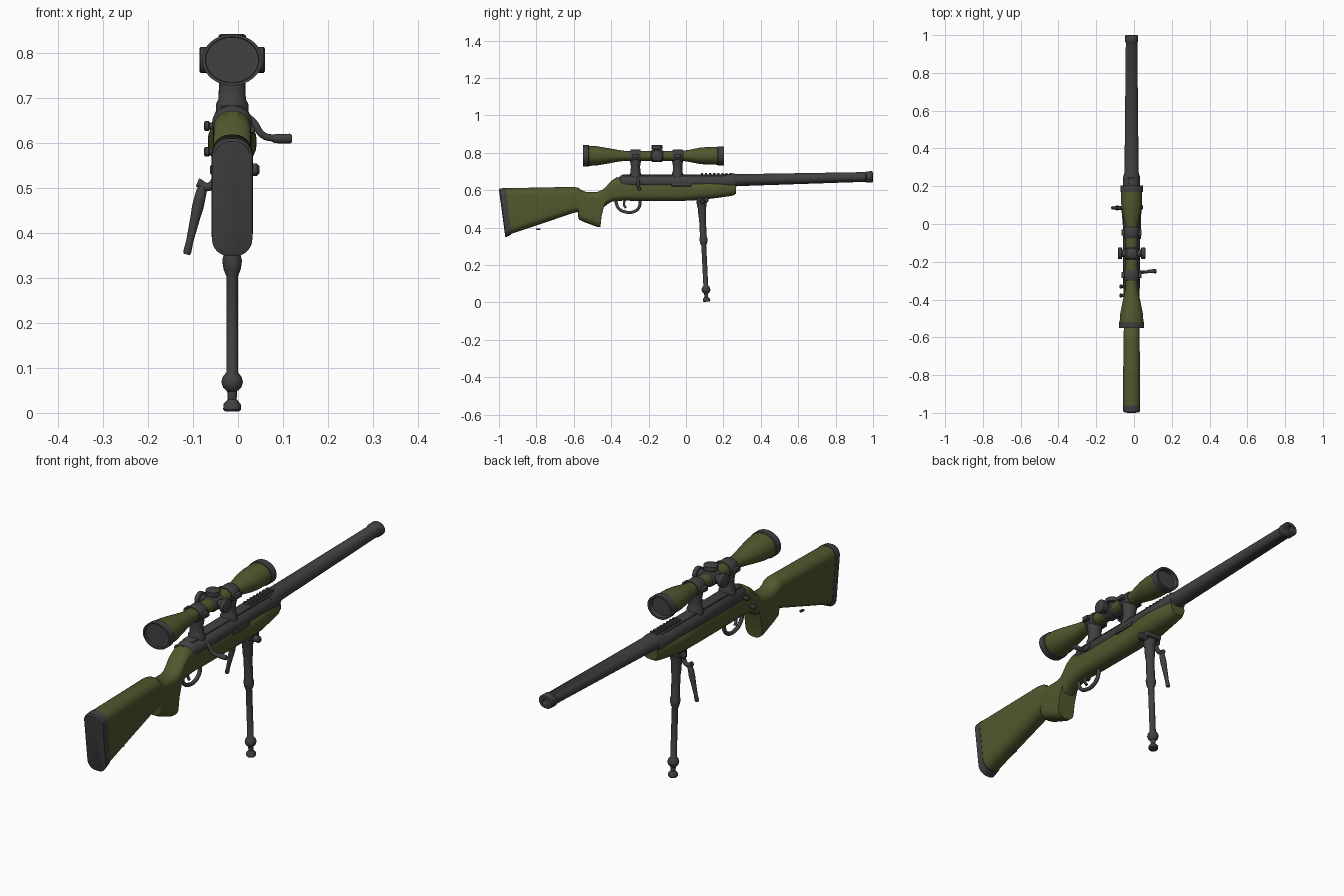
import bpy, bmesh, math
from mathutils import Vector, Matrix

if "Cube" in bpy.data.objects:
    bpy.data.objects.remove(bpy.data.objects["Cube"])

CX = -0.013   # centre plane of the rifle
WIDE = 1.17   # round parts are slightly wider than tall


def material(name, rgb):
    m = bpy.data.materials.new(name)
    m.use_nodes = True
    m.diffuse_color = (*rgb, 1)
    m.node_tree.nodes["Principled BSDF"].inputs["Base Color"].default_value = (*rgb, 1)
    return m


OLIVE = material("olive green", (0.085, 0.095, 0.027))
GREY = material("dark grey", (0.052, 0.052, 0.054))


def finish(name, bm, mat, angle=40):
    bmesh.ops.recalc_face_normals(bm, faces=bm.faces)
    me = bpy.data.meshes.new(name)
    bm.to_mesh(me)
    bm.free()
    me.materials.append(mat)
    me.shade_smooth()
    me.set_sharp_from_angle(angle=math.radians(angle))
    ob = bpy.data.objects.new(name, me)
    bpy.context.collection.objects.link(ob)
    return ob


def loft(name, rings, mat):
    """Skin a list of equal point rings and cap both ends."""
    bm = bmesh.new()
    vs = [[bm.verts.new(p) for p in ring] for ring in rings]
    n = len(vs[0])
    for a, b in zip(vs, vs[1:]):
        for i in range(n):
            j = (i + 1) % n
            bm.faces.new((a[i], a[j], b[j], b[i]))
    bm.faces.new(vs[0])
    bm.faces.new(vs[-1])
    return finish(name, bm, mat)


def lathe(name, start, end, profile, mat, sides=24, wide=WIDE):
    """Revolve (distance, radius) pairs about the line from start towards end."""
    start, axis = Vector(start), (Vector(end) - Vector(start)).normalized()
    side = Vector((1, 0, 0)) if abs(axis.x) < 0.9 else Vector((0, 1, 0))
    v = axis.cross(side).normalized()
    u = v.cross(axis)
    turns = [math.tau * i / sides for i in range(sides)]
    return loft(name, [[start + axis * d + u * (r * wide * math.cos(t)) + v * (r * math.sin(t))
                        for t in turns] for d, r in profile], mat)


def box(name, centre, size, mat, bevel=0.004):
    bm = bmesh.new()
    bmesh.ops.create_cube(bm, size=1, matrix=Matrix.Translation(centre) @ Matrix.Diagonal((*size, 1)))
    bmesh.ops.bevel(bm, geom=bm.edges[:], offset=bevel, segments=2, affect='EDGES', profile=0.5)
    return finish(name, bm, mat)


def tube(name, points, radius, mat):
    cu = bpy.data.curves.new(name, 'CURVE')
    cu.dimensions = '3D'
    cu.bevel_depth, cu.bevel_resolution, cu.resolution_u = radius, 3, 6
    cu.use_fill_caps = True
    sp = cu.splines.new('BEZIER')
    sp.bezier_points.add(len(points) - 1)
    for bp, p in zip(sp.bezier_points, points):
        bp.co = p
        bp.handle_left_type = bp.handle_right_type = 'AUTO'
    cu.materials.append(mat)
    ob = bpy.data.objects.new(name, cu)
    bpy.context.collection.objects.link(ob)
    return ob


def slice_ring(yt, zt, yb, zb, hw, roundness=0.85):
    """Rounded upright section, its top and bottom may lean apart in y."""
    half = (zt - zb) / 2
    r = min(hw, half) * roundness
    pts = []
    for k, (sx, sz) in enumerate(((1, 1), (-1, 1), (-1, -1), (1, -1))):
        for i in range(7):
            a = (k + i / 6) * math.pi / 2
            x = sx * (hw - r) + r * math.cos(a)
            z = (zt + zb) / 2 + sz * (half - r) + r * math.sin(a)
            f = (z - zb) / (zt - zb)
            pts.append((CX + x, yb + (yt - yb) * f, z))
    return pts


# Stock: butt, pistol grip and fore-end in one skin
stock = [(-.962, .611, -.937, .366, .045), (-.60, .618, -.60, .479, .043),
         (-.574, .613, -.579, .484, .042), (-.562, .602, -.575, .446, .041),
         (-.535, .591, -.55, .432, .041), (-.475, .591, -.475, .404, .041),
         (-.445, .603, -.457, .403, .041), (-.425, .622, -.454, .45, .041),
         (-.40, .65, -.44, .51, .041), (-.37, .670, -.40, .538, .041),
         (-.33, .664, -.33, .545, .042), (-.28, .65, -.28, .543, .043),
         (-.02, .65, -.02, .543, .045), (.06, .65, .06, .547, .052),
         (.12, .65, .12, .553, .054), (.19, .65, .19, .562, .047),
         (.25, .65, .25, .571, .041), (.268, .643, .268, .582, .035)]
loft("stock", [slice_ring(*s) for s in stock], OLIVE)
pad = [(-1, .603, -.967, .355, .039), (-.995, .609, -.963, .348, .045),
       (-.962, .613, -.935, .362, .046)]
loft("butt_pad", [slice_ring(*s) for s in pad], GREY)
box("sling_stud", (CX, -.79, .392), (.012, .022, .008), GREY, .002)

# Barrel with hollow muzzle
lathe("barrel", (CX, .2, .652), (CX, 1, .672),
      [(0, .035), (.06, .035), (.075, .032), (.76, .026), (.765, .03), (.795, .03),
       (.8, .026), (.8, .014), (.74, .012)], GREY)

# Receiver, bolt tail and top rail
lathe("receiver", (CX, -.36, .645), (CX, .3, .645),
      [(0, .022), (.012, .034), (.02, .038), (.61, .038), (.625, .034)], GREY)
box("receiver_top", (CX, -.05, .668), (.05, .57, .03), GREY)
for i in range(8):
    box("rail_ridge", (CX, .085 + i * .022, .685), (.036, .012, .014), GREY, .002)
box("ejection_port", (CX + .045, -.025, .629), (.012, .11, .016), GREY)
for y, z in ((-.33, .637), (-.378, .58)):
    lathe("left_button", (CX - .03, y, z), (CX - .1, y, z),
          [(0, .008), (.02, .008), (.022, .011), (.03, .011), (.033, .007)], GREY, 12, 1)

# Bolt handle
tube("bolt_handle", [(CX + .025, -.255, .665), (.035, -.255, .645), (.055, -.255, .617),
                     (.085, -.25, .609)], .008, GREY)
lathe("bolt_knob", (.075, -.25, .609), (.12, -.25, .609),
      [(0, .007), (.008, .01), (.04, .011), (.045, .008)], GREY, 16, 1)

# Trigger and guard
tube("trigger_guard", [(CX, -.375, .54), (CX, -.362, .505), (CX, -.325, .484), (CX, -.28, .485),
                       (CX, -.252, .507), (CX, -.245, .55)], .0085, GREY)
tube("trigger", [(CX, -.325, .55), (CX, -.332, .525), (CX, -.322, .505)], .006, GREY)

# Scope body: rubber rings at both ends, olive housing between
ZS = .784


def scope_part(name, profile, mat):
    lathe(name, (CX, 0, ZS), (CX, 1, ZS), profile, mat, 32)


scope_part("scope_body", [(-.525, .054), (-.48, .052), (-.42, .042), (-.36, .031), (-.33, .027),
                          (-.02, .027), (.01, .031), (.07, .043), (.11, .047), (.18, .048)], OLIVE)
scope_part("scope_rear_ring", [(-.535, .045), (-.535, .05), (-.55, .051), (-.55, .057),
                               (-.52, .057), (-.517, .052)], GREY)
scope_part("scope_rear_lens", [(-.539, .051), (-.526, .051)], GREY)
scope_part("scope_front_ring", [(.168, .046), (.17, .051), (.203, .051), (.203, .043),
                                (.185, .04)], GREY)

# Scope mounts
for y in (-.27, -.045):
    lathe("mount_ring", (CX, y - .028, ZS), (CX, y + .028, ZS),
          [(0, .027), (0, .031), (.005, .034), (.051, .034), (.056, .031), (.056, .027)], GREY)
    box("mount_clamp", (CX, y, ZS), (.108, .034, .02), GREY)
    lathe("mount_post", (CX, y, .655), (CX, y, .78),
          [(0, .031), (.03, .031), (.042, .026), (.075, .025), (.1, .029), (.12, .028)], GREY)

# Scope turrets: one on top and one on each side
lathe("turret_collar", (CX, -.187, ZS), (CX, -.123, ZS),
      [(0, .027), (.006, .033), (.058, .033), (.064, .027)], GREY)
knob = [(0, .02), (.034, .02), (.036, .029), (.054, .029), (.057, .025)]
for d in ((0, 0, 1), (1, 0, 0), (-1, 0, 0)):
    base = Vector((CX, -.155, ZS)) + Vector(d) * (.016 if d[0] else 0)
    lathe("turret_knob", base, base + Vector(d), knob, GREY, 20, 1.05)

# Bipod: mount, long leg with round foot, short folded leg
box("bipod_mount", (CX, .088, .55), (.07, .062, .026), GREY)
lathe("bipod_pivot", (-.062, .088, .54), (.05, .088, .54),
      [(0, .008), (.006, .014), (.104, .014), (.11, .008)], GREY, 16, 1)
lathe("bipod_leg", (CX, .11, .004), (CX, .083, .55),
      [(0, .017), (.004, .02), (.016, .019), (.026, .01), (.044, .011), (.052, .02), (.064, .024),
       (.076, .021), (.086, .013), (.3, .013), (.315, .019), (.335, .022), (.35, .018),
       (.44, .018), (.46, .021), (.5, .022), (.515, .026), (.54, .028)], GREY, 20, 1)
lathe("folded_leg", (-.114, .085, .352), (-.077, .085, .51),
      [(0, .007), (.006, .009), (.03, .008), (.085, .011), (.11, .013), (.14, .012),
       (.158, .009)], GREY, 16, 1)
tube("folded_leg_link", [(-.09, .085, .512), (-.065, .085, .502), (-.04, .085, .54)], .01, GREY)
